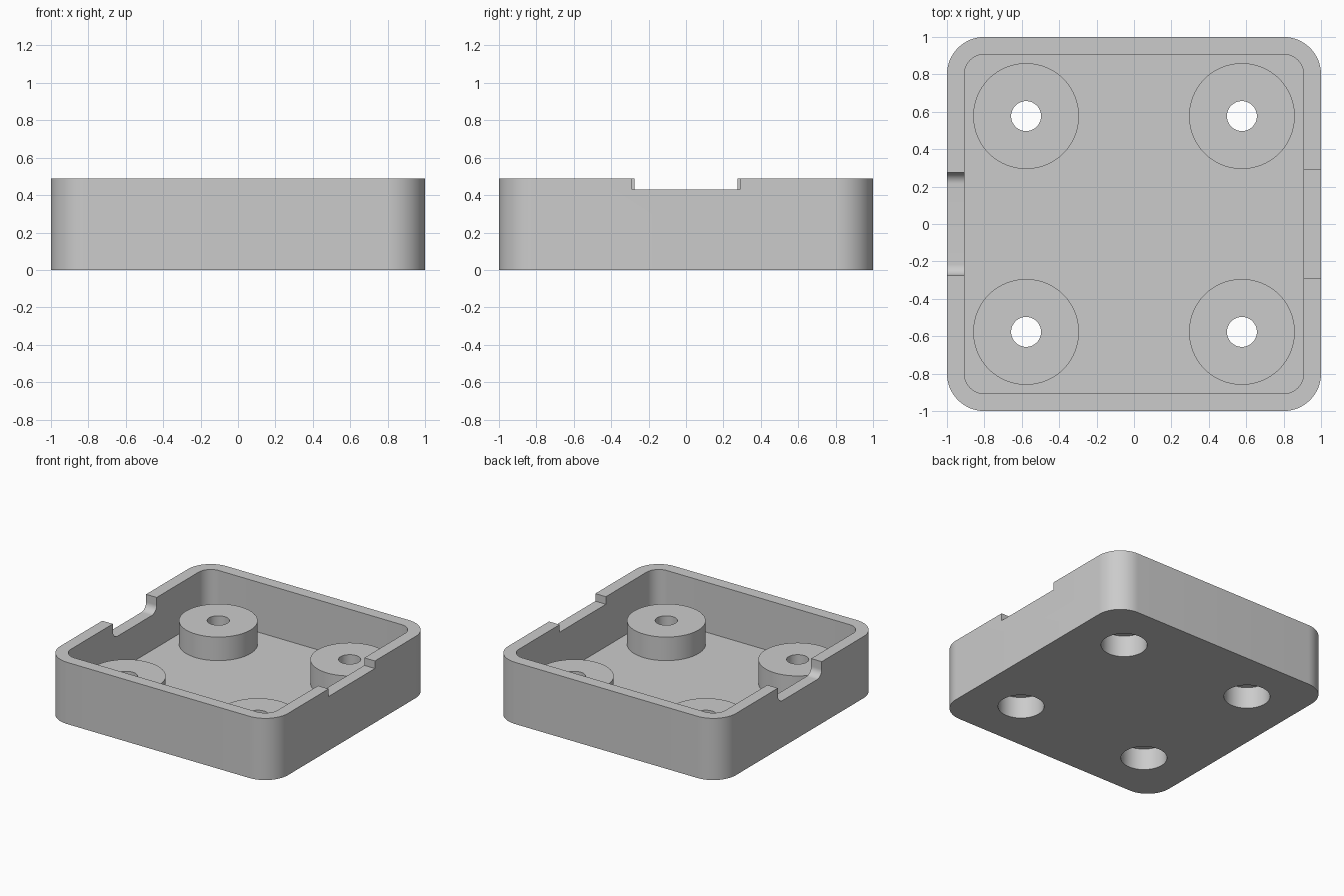
import bpy
import bmesh
from math import pi, cos, sin
from mathutils import Matrix

HEIGHT = 0.49
WALL = 0.093
FLOOR = 0.093
BOSS_TOP = 0.28
BOSS_POS = 0.577

cube = bpy.data.objects.get("Cube")
if cube:
    bpy.data.objects.remove(cube, do_unlink=True)

grey = bpy.data.materials.new("light grey")
grey.use_nodes = True
colour = (0.6, 0.6, 0.6, 1)
grey.diffuse_color = colour
grey.node_tree.nodes["Principled BSDF"].inputs["Base Color"].default_value = colour


def prism(name, outline, low, high, matrix=None):
    """Extrude a flat outline from low to high, then place it."""
    bm = bmesh.new()
    face = bm.faces.new([bm.verts.new((x, y, low)) for x, y in outline])
    grown = bmesh.ops.extrude_face_region(bm, geom=[face])["geom"]
    top = [v for v in grown if isinstance(v, bmesh.types.BMVert)]
    bmesh.ops.translate(bm, verts=top, vec=(0, 0, high - low))
    if matrix:
        bm.transform(matrix)
    bmesh.ops.recalc_face_normals(bm, faces=bm.faces)
    mesh = bpy.data.meshes.new(name)
    bm.to_mesh(mesh)
    bm.free()
    mesh.materials.append(grey)
    obj = bpy.data.objects.new(name, mesh)
    bpy.context.collection.objects.link(obj)
    return obj


def rounded_rect(half_x, half_y, radius, steps=16):
    points = []
    for quarter, (sx, sy) in enumerate([(1, 1), (-1, 1), (-1, -1), (1, -1)]):
        for i in range(steps + 1):
            a = (quarter + i / steps) * pi / 2
            points.append((sx * (half_x - radius) + radius * cos(a),
                           sy * (half_y - radius) + radius * sin(a)))
    return points


def circle(x, y, radius, steps=64):
    return [(x + radius * cos(2 * pi * i / steps),
             y + radius * sin(2 * pi * i / steps)) for i in range(steps)]


def combine(target, tool, operation):
    """Apply a boolean and drop the tool."""
    mod = target.modifiers.new(operation, 'BOOLEAN')
    mod.operation = operation
    mod.solver = 'EXACT'
    mod.object = tool
    bpy.context.view_layer.objects.active = target
    bpy.ops.object.modifier_apply(modifier=mod.name)
    bpy.data.objects.remove(tool, do_unlink=True)


# Open tray with rounded corners
tray = prism("tray", rounded_rect(1, 1, 0.2), 0, HEIGHT)
inside = 1 - WALL
combine(tray, prism("cavity", rounded_rect(inside, inside, 0.107), FLOOR, 0.7),
        'DIFFERENCE')

# Four standoffs, each with a screw hole and a counterbore from below
for sx in (-1, 1):
    for sy in (-1, 1):
        x, y = sx * BOSS_POS, sy * BOSS_POS
        combine(tray, prism("standoff", circle(x, y, 0.283), 0.04, BOSS_TOP), 'UNION')
        combine(tray, prism("counterbore", circle(x, y, 0.166), -0.1, 0.17), 'DIFFERENCE')
        combine(tray, prism("screw_hole", circle(x, y, 0.08), 0.1, 0.4), 'DIFFERENCE')

# Square notch in the left wall
square = [(-0.29, 0.43), (0.29, 0.43), (0.29, 0.6), (-0.29, 0.6)]
to_wall = Matrix(((0, 0, 1, 0), (1, 0, 0, 0), (0, 1, 0, 0), (0, 0, 0, 1)))
combine(tray, prism("square_notch", square, 0.85, 1.1, to_wall), 'DIFFERENCE')

# Deeper notch with rounded lower corners in the right wall
slot = [(y, z + 0.57) for y, z in rounded_rect(0.275, 0.2, 0.06)]
combine(tray, prism("rounded_notch", slot, -1.1, -0.85, to_wall), 'DIFFERENCE')

# Smooth curved walls, crisp edges
bpy.ops.object.select_all(action='DESELECT')
tray.select_set(True)
bpy.context.view_layer.objects.active = tray
bpy.ops.object.shade_smooth_by_angle(angle=pi / 6)
